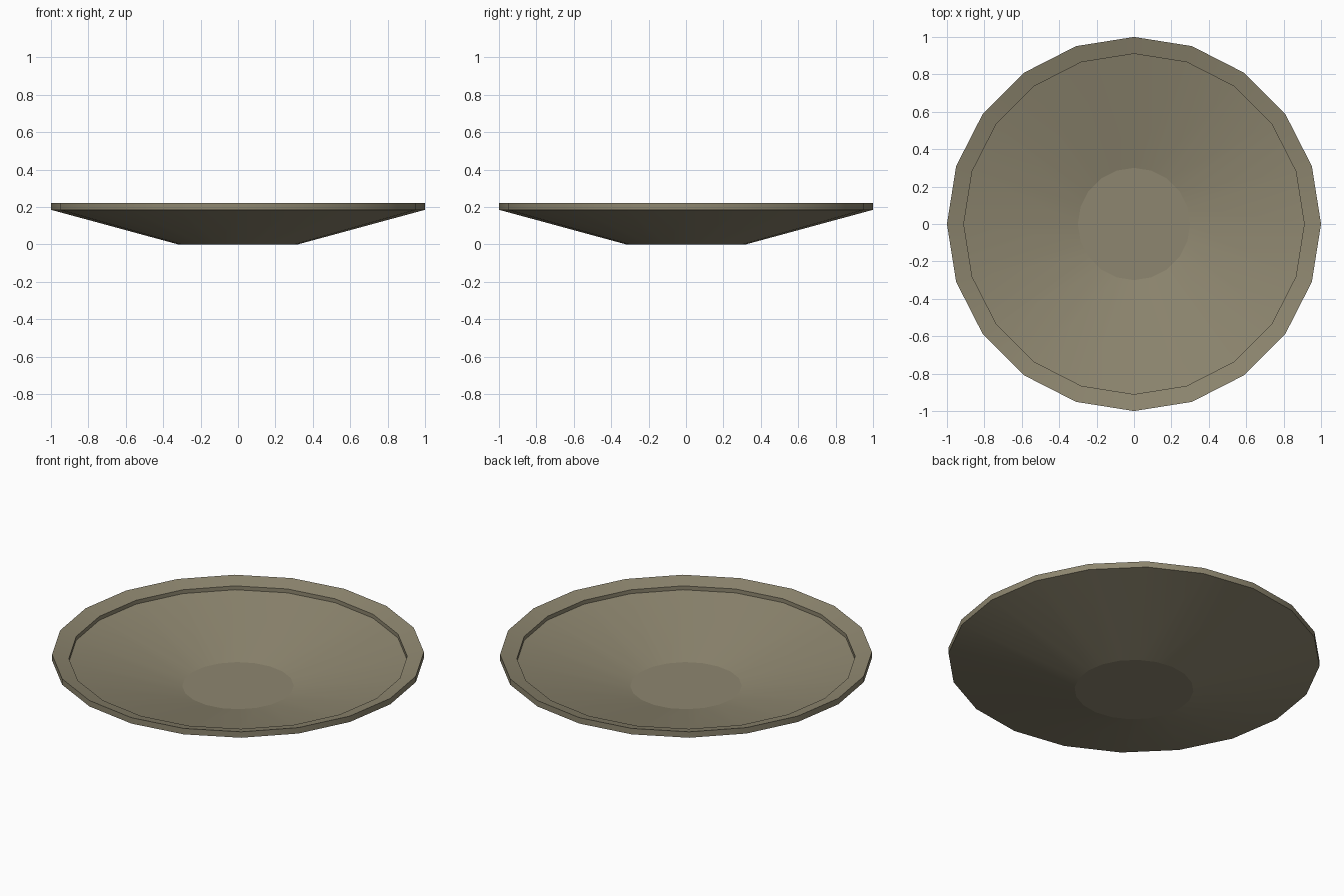
import bpy
import bmesh
from math import cos, sin, tau

cube = bpy.data.objects.get("Cube")
if cube:
    bpy.data.objects.remove(cube, do_unlink=True)

SIDES = 20

# Single olive-tan clay colour
clay = bpy.data.materials.new("olive_tan")
clay.use_nodes = True
colour = (0.27, 0.24, 0.16, 1)
clay.diffuse_color = colour
bsdf = clay.node_tree.nodes["Principled BSDF"]
bsdf.inputs["Base Color"].default_value = colour
bsdf.inputs["Roughness"].default_value = 0.8

# Closed cross-section (radius, height): base, outside, rim, lip step, inside, floor
profile = [(0.32, 0.0), (1.0, 0.185), (1.0, 0.22),
           (0.91, 0.196), (0.91, 0.173), (0.30, 0.028)]

bm = bmesh.new()
rings = [[bm.verts.new((r * cos(tau * i / SIDES), r * sin(tau * i / SIDES), z))
          for i in range(SIDES)] for r, z in profile]

# Walls between neighbouring rings
for low, high in zip(rings, rings[1:]):
    for i in range(SIDES):
        j = (i + 1) % SIDES
        bm.faces.new((low[i], low[j], high[j], high[i]))

# Underside and inner floor
bm.faces.new(rings[0][::-1])
bm.faces.new(rings[-1])

# Smooth around the dish, crisp along every ring
for face in bm.faces:
    face.smooth = True
for ring in rings:
    for i in range(SIDES):
        bm.edges.get((ring[i], ring[(i + 1) % SIDES])).smooth = False

bmesh.ops.recalc_face_normals(bm, faces=bm.faces[:])
mesh = bpy.data.meshes.new("dish")
bm.to_mesh(mesh)
bm.free()
mesh.materials.append(clay)
dish = bpy.data.objects.new("dish", mesh)
bpy.context.collection.objects.link(dish)
